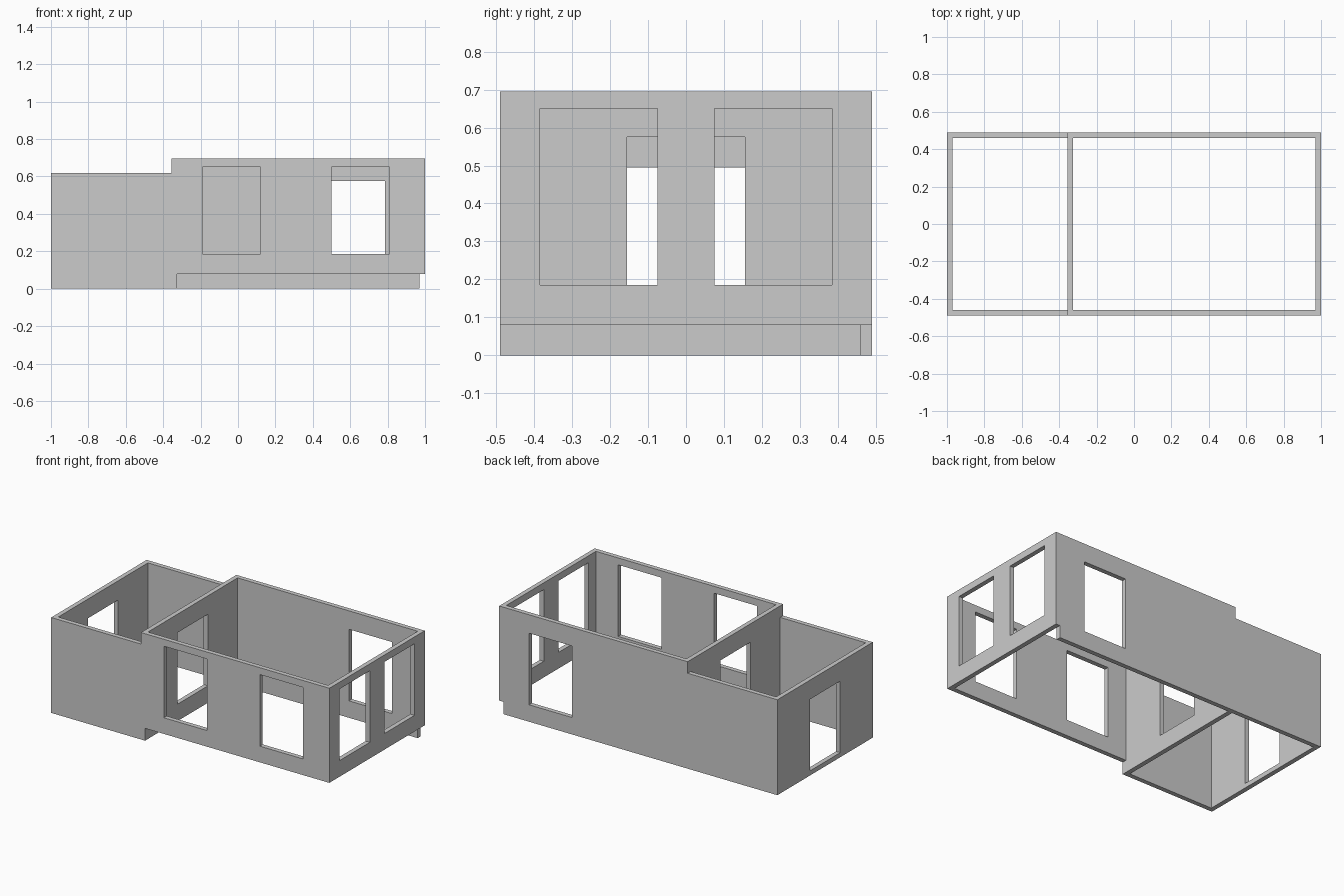
import bpy, bmesh
from mathutils import Vector

if "Cube" in bpy.data.objects:
    bpy.data.objects.remove(bpy.data.objects["Cube"])

T = 0.03                        # wall thickness
X0, X1, Y = -1.0, 1.0, 0.49     # outer plan
PX0, PX1 = -0.355, -0.325       # partition between low and high rooms
LOW, HIGH, STEP = 0.62, 0.695, 0.08


def inside(u, z, rects):
    return any(a < u < b and c < z < d for a, b, c, d in rects)


def wall(name, along, start, solids, holes=()):
    """Upright panel from rectangles (u0, u1, z0, z1) minus holes, T thick."""
    rects = list(solids) + list(holes)
    us = sorted({v for r in rects for v in r[:2]})
    zs = sorted({v for r in rects for v in r[2:]})
    bm = bmesh.new()
    grid = {}

    def vert(u, z):
        if (u, z) not in grid:
            co = (u, start, z) if along == 'X' else (start, u, z)
            grid[u, z] = bm.verts.new(co)
        return grid[u, z]

    for a, b in zip(us, us[1:]):
        for c, d in zip(zs, zs[1:]):
            mid = ((a + b) / 2, (c + d) / 2)
            if inside(*mid, solids) and not inside(*mid, holes):
                bm.faces.new([vert(a, c), vert(b, c), vert(b, d), vert(a, d)])
    bmesh.ops.dissolve_limit(bm, angle_limit=0.01, verts=bm.verts[:], edges=bm.edges[:])
    old = bm.faces[:]
    ext = bmesh.ops.extrude_face_region(bm, geom=old, use_keep_orig=True)
    moved = [g for g in ext['geom'] if isinstance(g, bmesh.types.BMVert)]
    bmesh.ops.translate(bm, verts=moved, vec=Vector((0, T, 0) if along == 'X' else (T, 0, 0)))
    bmesh.ops.recalc_face_normals(bm, faces=bm.faces[:])
    mesh = bpy.data.meshes.new(name)
    bm.to_mesh(mesh)
    bm.free()
    bpy.context.collection.objects.link(bpy.data.objects.new(name, mesh))


def window(u, z):
    # all openings share one size
    return (u, u + 0.31, z, z + 0.465)


# long walls, stepped at the join between rooms
wall("front_wall", 'X', -Y,
     [(X0, PX1, 0, LOW), (PX0, X1, STEP, HIGH)],
     [window(-0.19, 0.185), window(0.50, 0.185)])
wall("back_wall", 'X', Y - T,
     [(X0, PX1, 0, LOW), (PX0, X1 - T, 0, HIGH), (X1 - T, X1, STEP, HIGH)],
     [window(0.475, 0.11)])

# cross walls fitted between the long walls
span = (-Y + T, Y - T)
wall("left_wall", 'Y', X0, [(*span, 0, LOW)], [window(-0.155, 0.03)])
wall("partition_wall", 'Y', PX0, [(*span, 0, HIGH)], [window(-0.155, 0.11)])
wall("right_wall", 'Y', X1 - T, [(*span, STEP, HIGH)],
     [window(-0.385, 0.185), window(0.075, 0.185)])
